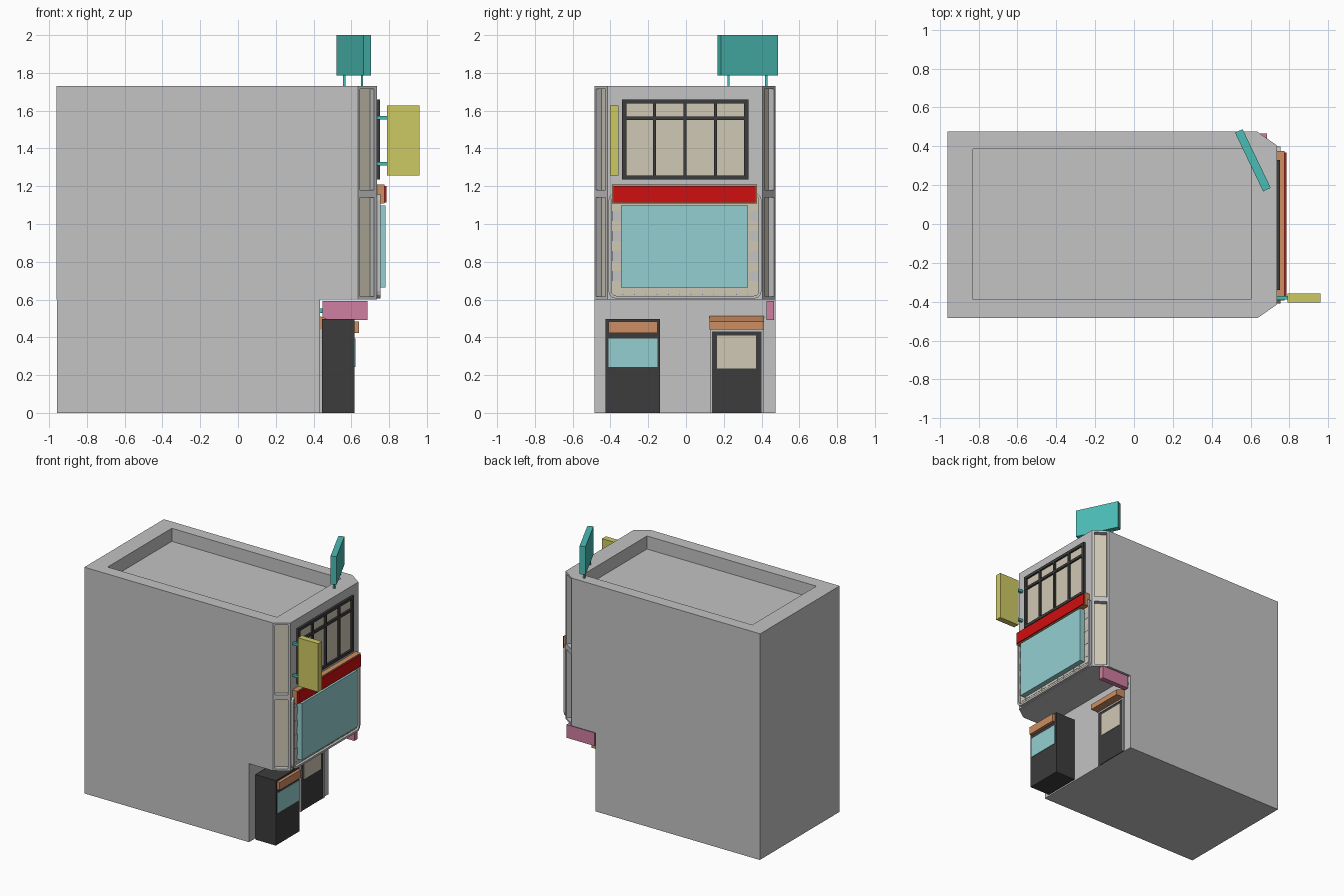
import bpy, bmesh, math
from mathutils import Matrix, Vector

cube = bpy.data.objects.get("Cube")
if cube:
    bpy.data.objects.remove(cube, do_unlink=True)


def material(name, r, g, b):
    """Flat colour given as 0-255 display values, stored as linear."""
    col = [((c / 255 + 0.055) / 1.055) ** 2.4 for c in (r, g, b)] + [1]
    m = bpy.data.materials.new(name)
    m.use_nodes = True
    m.diffuse_color = col
    m.node_tree.nodes["Principled BSDF"].inputs["Base Color"].default_value = col
    return m


GREY = material("concrete grey", 195, 195, 195)
DARK = material("charcoal", 60, 60, 60)
BEIGE = material("beige", 208, 200, 181)
RED = material("red", 208, 14, 14)
ORANGE = material("orange", 205, 142, 99)
TEAL = material("teal", 75, 188, 181)
AQUA = material("pale aqua", 148, 207, 208)
PINK = material("pink", 207, 126, 160)
YELLOW = material("yellow", 206, 202, 100)


def finish(bm, name, mat):
    bmesh.ops.recalc_face_normals(bm, faces=bm.faces)
    me = bpy.data.meshes.new(name)
    bm.to_mesh(me)
    bm.free()
    ob = bpy.data.objects.new(name, me)
    bpy.context.collection.objects.link(ob)
    me.materials.append(mat)
    return ob


def box(name, mat, x, y, z, turn=0):
    """Box from (min, max) ranges, turned about its own vertical axis."""
    bm = bmesh.new()
    centre = Vector([(a + b) / 2 for a, b in (x, y, z)])
    size = [b - a for a, b in (x, y, z)]
    bmesh.ops.create_cube(bm, size=1, matrix=Matrix.Translation(centre)
                          @ Matrix.Rotation(turn, 4, 'Z') @ Matrix.Diagonal((*size, 1)))
    return finish(bm, name, mat)


def turned_box(name, mat, cx, cy, depth, width, z, turn):
    return box(name, mat, (cx - depth / 2, cx + depth / 2),
               (cy - width / 2, cy + width / 2), z, turn)


def prism(name, mat, points, offset):
    bm = bmesh.new()
    face = bm.faces.new([bm.verts.new(p) for p in points])
    out = bmesh.ops.extrude_face_region(bm, geom=[face])
    bmesh.ops.translate(bm, vec=offset,
                        verts=[v for v in out["geom"] if isinstance(v, bmesh.types.BMVert)])
    return finish(bm, name, mat)


def cut(ob, cutter):
    mod = ob.modifiers.new("cut", 'BOOLEAN')
    mod.operation, mod.object, mod.solver = 'DIFFERENCE', cutter, 'EXACT'
    cutter.hide_render = True
    bpy.context.view_layer.objects.active = ob
    bpy.ops.object.modifier_apply(modifier=mod.name)
    bpy.data.objects.remove(cutter, do_unlink=True)


MID = -0.005          # middle of the building across its width
WALL = 0.735          # upper facade
LOW = 0.433           # set-back ground floor facade

# Main masses: ground floor and overhanging upper floors with clipped corners
box("ground_floor", GREY, (-0.957, LOW), (MID - 0.48, MID + 0.48), (0, 0.6))
outline = [(-0.96, -0.48), (0.635, -0.48), (WALL, -0.41),
           (WALL, 0.41), (0.635, 0.48), (-0.96, 0.48)]
upper = prism("upper_floors", GREY, [(x, y + MID, 0.6) for x, y in outline], (0, 0, 1.13))
cut(upper, box("roof_cutter", GREY, (-0.83, 0.603), (-0.39, 0.385), (1.63, 1.9)))

# Tall recessed panels on the clipped corners
for side in (-1, 1):
    normal = Vector((0.07, side * 0.1, 0)).normalized()
    turn = math.atan2(normal.y, normal.x)
    mid = Vector((0.683, MID + side * 0.4464, 0))
    for label, z in (("lower", (0.615, 1.14)), ("upper", (1.18, 1.715))):
        cut(upper, turned_box("panel_cutter", GREY, mid.x, mid.y, 0.08, 0.09, z, turn))
        back = mid - normal * 0.038
        turned_box(label + "_corner_panel", BEIGE, back.x, back.y, 0.006, 0.088, z, turn)

# Upper window: panes behind a bar grid
box("window_panes", BEIGE, (WALL - 0.01, WALL + 0.003), (-0.33, 0.32), (1.245, 1.65))
BAR = (WALL - 0.005, 0.752)
for i in range(5):
    y = -0.328 + i * 0.1615
    w = 0.012 if i in (0, 4) else 0.008
    box("window_post", DARK, BAR, (y - w, y + w), (1.235, 1.66))
for z in ((1.235, 1.257), (1.55, 1.57), (1.638, 1.66)):
    box("window_rail", DARK, BAR, (-0.34, 0.33), z)


# Rounded surround of the tiled wall
def rounded(hw, hh, r, x):
    pts = []
    for k, (sy, sz) in enumerate(((1, 1), (-1, 1), (-1, -1), (1, -1))):
        for step in range(4):
            a = math.radians(90 * k + 30 * step)
            pts.append((x, MID + sy * (hw - r) + r * math.cos(a),
                        0.885 + sz * (hh - r) + r * math.sin(a)))
    return pts


bm = bmesh.new()
loops = [[bm.verts.new(p) for p in rounded(*args)] for args in (
    (0.405, 0.28, 0.04, WALL), (0.405, 0.28, 0.04, 0.755),
    (0.39, 0.265, 0.025, 0.755), (0.39, 0.265, 0.025, WALL))]
for a, b in zip(loops, loops[1:] + loops[:1]):
    for i in range(len(a)):
        j = (i + 1) % len(a)
        bm.faces.new((a[i], a[j], b[j], b[i]))
finish(bm, "tile_surround", GREY)

# Tiled wall: beige field, grey blocks at the sides, grey joints along the bottom
box("tile_field", BEIGE, (WALL - 0.005, 0.741), (-0.393, 0.383), (0.625, 1.145))
TILE = (0.74, 0.743)
for row in range(9):
    z = 0.645 + row * 0.053
    if row % 2:
        for y in (-0.393, 0.333):
            box("grey_tile", GREY, TILE, (y, y + 0.05), (z, z + 0.053))
    box("tile_joint", GREY, TILE, (-0.393, 0.383), (z - 0.001, z + 0.001))
for i in range(1, 13):
    y = -0.393 + i * 0.06
    box("tile_joint", GREY, TILE, (y - 0.002, y + 0.002), (0.625, 0.665))

# Large billboard and the red band over it
box("billboard", AQUA, (0.74, 0.781), (-0.345, 0.327), (0.665, 1.098))
box("band_backing", ORANGE, (WALL - 0.005, 0.775), (-0.393, 0.376), (1.108, 1.21))
box("red_band", RED, (0.77, 0.785), (-0.385, 0.367), (1.115, 1.202))

# Projecting yellow sign with brackets
box("blade_sign", YELLOW, (0.79, 0.96), (-0.403, -0.357), (1.257, 1.627))
for z in (1.32, 1.563):
    box("blade_sign_bracket", TEAL, (WALL - 0.005, 0.795), (-0.39, -0.37), (z - 0.009, z + 0.009))

# Turned roof sign on two posts
turned_box("roof_sign", TEAL, 0.612, 0.328, 0.043, 0.335, (1.785, 2.0), math.radians(25.6))
for x, y in ((0.563, 0.425), (0.657, 0.225)):
    box("roof_sign_post", TEAL, (x - 0.006, x + 0.006), (y - 0.006, y + 0.006), (1.72, 1.79))

# Small pink sign under the overhang
box("pink_sign", PINK, (0.447, 0.685), (0.427, 0.467), (0.493, 0.593))
box("pink_sign_bracket", TEAL, (LOW - 0.005, 0.45), (0.438, 0.456), (0.53, 0.552))

# Dark shop booth
box("booth", DARK, (0.445, 0.617), (-0.425, -0.137), (0, 0.497))
box("booth_window", AQUA, (0.612, 0.621), (-0.41, -0.15), (0.242, 0.395))
box("booth_canopy", ORANGE, (0.612, 0.64), (-0.41, -0.15), (0.423, 0.483))

# Entrance door with surround, window and sloped canopy
for y in ((0.127, 0.138), (0.4, 0.411)):
    box("door_jamb", GREY, (LOW - 0.005, 0.446), y, (0, 0.44))
box("door_lintel", GREY, (LOW - 0.005, 0.446), (0.127, 0.411), (0.43, 0.442))
box("door", DARK, (LOW - 0.005, 0.44), (0.138, 0.4), (0, 0.43))
box("door_window", BEIGE, (0.437, 0.443), (0.165, 0.371), (0.235, 0.41))
canopy = [(LOW, 0.442), (0.51, 0.442), (0.51, 0.483), (LOW, 0.512)]
prism("door_canopy", ORANGE, [(x, 0.125, z) for x, z in canopy], (0, 0.287, 0))
